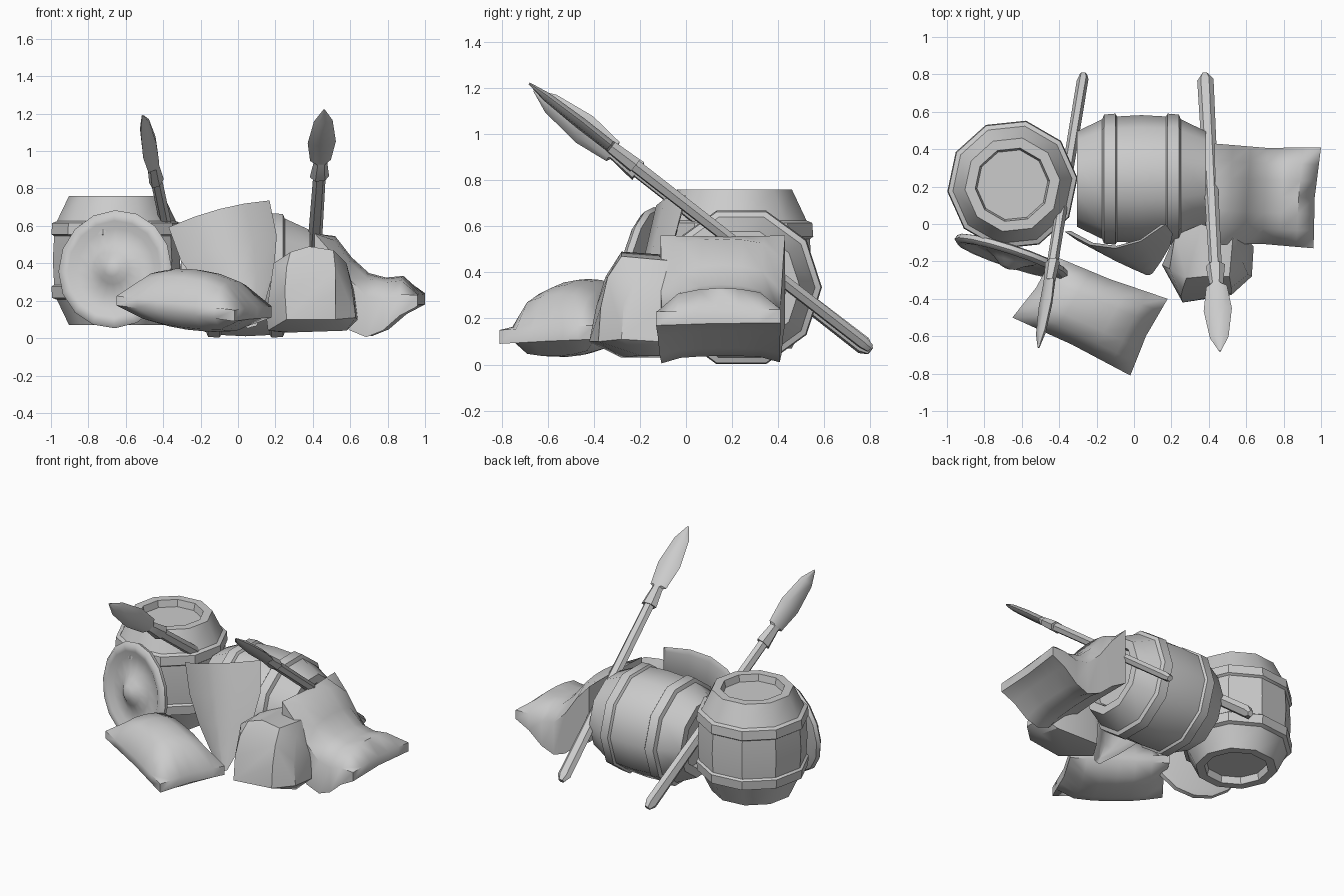
import bpy
import bmesh
import math
from mathutils import Matrix, Vector

cube = bpy.data.objects.get("Cube")
if cube:
    bpy.data.objects.remove(cube, do_unlink=True)

grey = bpy.data.materials.new("plain grey")
grey.use_nodes = True
colour = (0.6, 0.6, 0.6, 1)
grey.diffuse_color = colour
for node in grey.node_tree.nodes:
    if node.type == 'BSDF_PRINCIPLED':
        node.inputs["Base Color"].default_value = colour


def frame(origin, z_axis, x_hint):
    """Placement matrix from an origin, a main axis and a sideways hint."""
    z = Vector(z_axis).normalized()
    x = Vector(x_hint)
    x = (x - z * x.dot(z)).normalized()
    y = z.cross(x)
    m = Matrix((x, y, z)).transposed().to_4x4()
    m.translation = Vector(origin)
    return m


def finish(name, bm, matrix=None, angle=40):
    if matrix:
        bmesh.ops.transform(bm, matrix=matrix, verts=bm.verts)
    bmesh.ops.recalc_face_normals(bm, faces=bm.faces)
    mesh = bpy.data.meshes.new(name)
    bm.to_mesh(mesh)
    bm.free()
    mesh.materials.append(grey)
    obj = bpy.data.objects.new(name, mesh)
    bpy.context.collection.objects.link(obj)
    bpy.ops.object.select_all(action='DESELECT')
    obj.select_set(True)
    bpy.context.view_layer.objects.active = obj
    bpy.ops.object.shade_smooth_by_angle(angle=math.radians(angle))


def loft(profile, sides, phase=0.0):
    """Skin elliptical rings (x radius, y radius, height) and cap both ends."""
    bm = bmesh.new()
    rings = []
    for rx, ry, h in profile:
        ring = []
        for i in range(sides):
            a = math.radians(phase) + math.tau * i / sides
            ring.append(bm.verts.new((rx * math.cos(a), ry * math.sin(a), h)))
        rings.append(ring)
    for low, high in zip(rings, rings[1:]):
        for i in range(sides):
            j = (i + 1) % sides
            bm.faces.new((low[i], low[j], high[j], high[i]))
    bm.faces.new(rings[0][::-1])
    bm.faces.new(rings[-1])
    return bm


# Barrels: bulging staves, two raised hoops, recessed heads
half = [(0.335, 0.13), (0.35, 0.14), (0.345, 0.2), (0.32, 0.21),
        (0.255, 0.345), (0.2, 0.345), (0.19, 0.3)]
barrel = [(r, r, -h) for r, h in reversed(half)] + [(0.342, 0.342, 0)]
barrel += [(r, r, h) for r, h in half]
finish("upright_barrel", loft(barrel, 10, 6),
       frame((-0.65, 0.21, 0.415), (0, 0, 1), (1, 0, 0)), 35)
finish("lying_barrel", loft(barrel, 10, 18),
       frame((0.04, 0.24, 0.335), (1, 0, 0), (0, 0, -1)))

# Round shield: rolled rim, shallow dish, broad central boss
disc = [(0.27, -0.01), (0.31, 0), (0.318, 0.025), (0.295, 0.045), (0.26, 0.04),
        (0.22, 0.018), (0.14, 0.022), (0.085, 0.05), (0.045, 0.08), (0.015, 0.088)]
finish("round_shield", loft([(r, r, h) for r, h in disc], 16),
       frame((-0.65, -0.155, 0.365), (-0.31, -0.94, 0.12), (1, 0, 0)), 50)


# Spears: tapered flat shaft, flared collar and leaf blade
def spear(name, butt, tip, width_hint):
    butt, tip = Vector(butt), Vector(tip)
    length = (tip - butt).length
    sections = [(0.02, 0.02, 0), (0.044, 0.028, 0.02), (0.034, 0.03, 0.69),
                (0.052, 0.036, 0.69), (0.036, 0.03, 0.76), (0.056, 0.026, 0.765),
                (0.076, 0.026, 0.85), (0.05, 0.02, 0.95), (0.005, 0.005, 1)]
    bm = loft([(w, d, t * length) for w, d, t in sections], 6)
    finish(name, bm, frame(butt, tip - butt, width_hint))


spear("right_spear", (-0.27, 0.8, 0.06), (-0.51, -0.66, 1.19), (0.4, 0.45, 0.7))
spear("left_spear", (0.38, 0.8, 0.07), (0.46, -0.68, 1.22), (1, 0, 0.15))


# Sacks: pillows stretched between four corners, with thick edges
def sack(name, corners, up, down, rims, sag=0.0, n=6):
    a, b, c, d = [Vector(p) for p in corners]
    centre = (a + b + c + d) / 4
    bm = bmesh.new()

    def point(i, j, side, thick):
        u, v = 2 * i / n - 1, 2 * j / n - 1
        s, t = (u + 1) / 2, (v + 1) / 2
        p = a.lerp(b, s).lerp(d.lerp(c, s), t)
        pinch = 0.05 * (max(abs(u), abs(v)) - abs(u * v))
        p = p.lerp(centre, pinch)
        rim = rims[0] + (rims[1] - rims[0]) * s
        swell = max(0, (1 - u * u) * (1 - v * v)) ** 0.42
        p.z += side * (rim + thick * swell) - sag * (1 - u * u) ** 2
        return bm.verts.new(p)

    for side, thick in ((1, up), (-1, down)):
        grid = [[point(i, j, side, thick) for j in range(n + 1)]
                for i in range(n + 1)]
        for i in range(n):
            for j in range(n):
                bm.faces.new((grid[i][j], grid[i + 1][j],
                              grid[i + 1][j + 1], grid[i][j + 1]))
    bmesh.ops.bridge_loops(bm, edges=[e for e in bm.edges if e.is_boundary])
    finish(name, bm, None, 50)


sack("front_sack", [(-0.65, -0.5, 0.2), (-0.02, -0.81, 0.12),
                    (0.18, -0.4, 0.14), (-0.43, -0.17, 0.22)],
     0.17, 0.1, (0.025, 0.03))
sack("side_sack", [(0.41, -0.11, 0.37), (0.96, -0.13, 0.2),
                   (1.0, 0.41, 0.21), (0.43, 0.43, 0.37)],
     0.12, -0.03, (0.19, 0.03), 0.17)

# Kite shield: curved panel with a raised border
bm = bmesh.new()
rows = []
for width, drop in [(0.28, 0), (0.265, 0.2), (0.2, 0.38), (0.11, 0.54), (0.025, 0.67)]:
    rows.append([bm.verts.new((side * width, -drop, -0.4 * side * side * width))
                 for side in (-1, -0.5, 0, 0.5, 1)])
for upper, lower in zip(rows, rows[1:]):
    for k in range(4):
        bm.faces.new((lower[k], lower[k + 1], upper[k + 1], upper[k]))
panel = bm.faces[:]
bmesh.ops.solidify(bm, geom=panel, thickness=0.045)
bmesh.ops.recalc_face_normals(bm, faces=bm.faces)
front = [f for f in bm.faces if f.normal.z > 0.5]
bmesh.ops.inset_region(bm, faces=front, thickness=0.03, depth=-0.02)
across, upward = Vector((0.55, 0.04, 0.145)), Vector((-0.23, 0.15, 0.66))
finish("kite_shield", bm,
       frame((-0.1, -0.13, 0.69), across.cross(upward), across))

# Bundle: faceted lump leaning back on the pile
lump = [(0.16, -0.2, 0.04), (0.28, -0.28, 0.03), (0.58, -0.2, 0.04),
        (0.55, -0.08, 0.04), (0.25, -0.06, 0.03), (0.26, -0.42, 0.1),
        (0.52, -0.38, 0.1), (0.63, -0.28, 0.11), (0.64, -0.12, 0.1),
        (0.15, -0.22, 0.12), (0.25, -0.39, 0.25), (0.52, -0.37, 0.25),
        (0.61, -0.27, 0.27), (0.26, -0.35, 0.38), (0.52, -0.34, 0.38),
        (0.28, -0.29, 0.46), (0.38, -0.28, 0.49), (0.51, -0.28, 0.47),
        (0.58, -0.2, 0.4), (0.53, -0.06, 0.45), (0.62, -0.1, 0.25),
        (0.36, 0, 0.47), (0.22, -0.06, 0.42), (0.19, -0.24, 0.4)]
bm = bmesh.new()
for p in lump:
    bm.verts.new(p)
bmesh.ops.convex_hull(bm, input=bm.verts[:])
bmesh.ops.dissolve_limit(bm, angle_limit=math.radians(10),
                         verts=bm.verts[:], edges=bm.edges[:])
finish("bundle", bm, None, 35)
